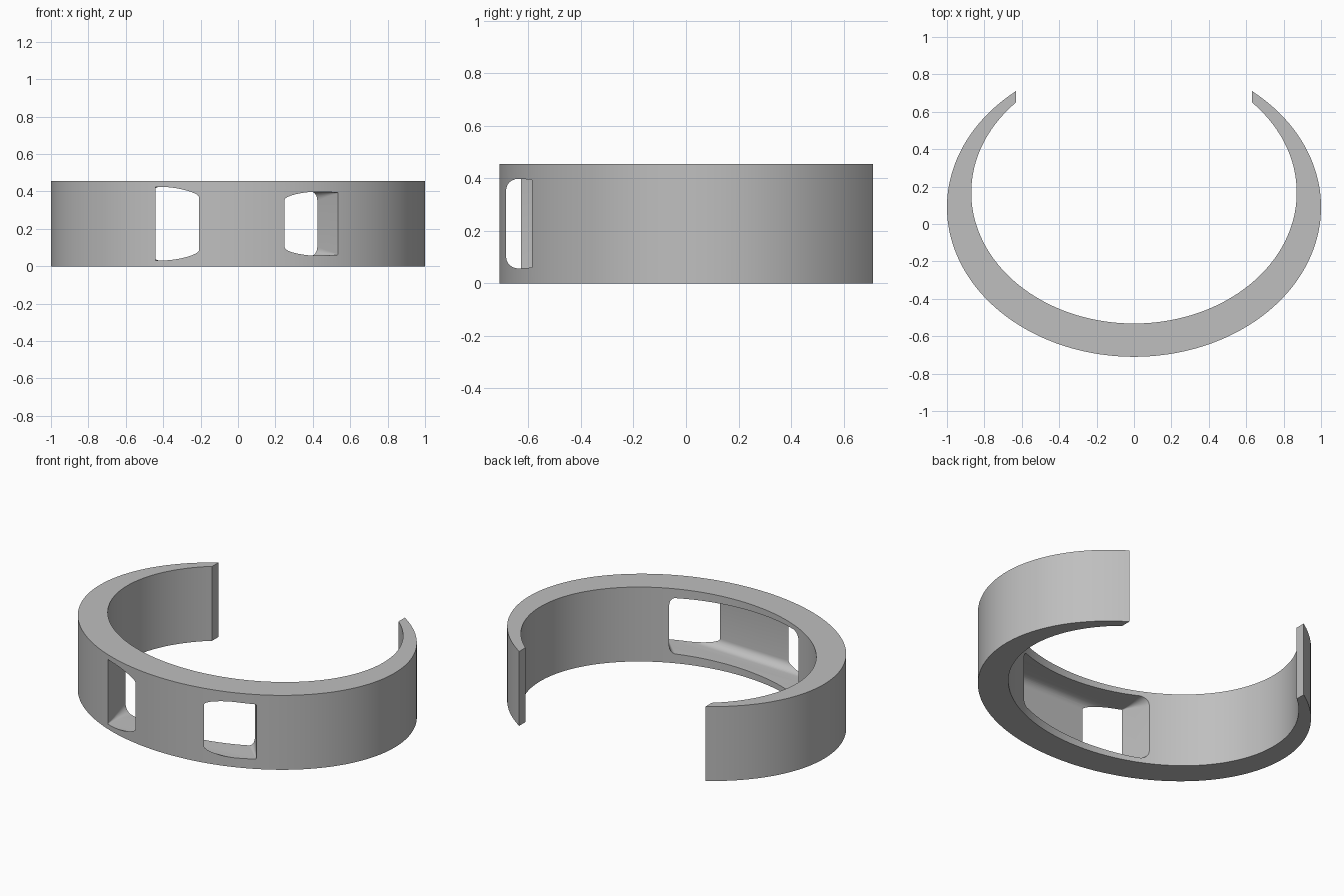
import bpy, bmesh
from math import asin, cos, sin, pi

HEIGHT = 0.455
TIP_X = 0.63
MID_Z = HEIGHT / 2

cube = bpy.data.objects.get("Cube")
if cube:
    bpy.data.objects.remove(cube, do_unlink=True)


def loft(name, rings):
    """Skin closed rings of points into a capped solid."""
    bm = bmesh.new()
    loops = [[bm.verts.new(p) for p in ring] for ring in rings]
    for a, b in zip(loops, loops[1:]):
        for i in range(len(a)):
            j = (i + 1) % len(a)
            bm.faces.new((a[i], a[j], b[j], b[i]))
    bm.faces.new(loops[0])
    bm.faces.new(loops[-1])
    bmesh.ops.recalc_face_normals(bm, faces=bm.faces)
    mesh = bpy.data.meshes.new(name)
    bm.to_mesh(mesh)
    bm.free()
    obj = bpy.data.objects.new(name, mesh)
    bpy.context.collection.objects.link(obj)
    return obj


def arc_point(rx, ry, cy, t):
    """Point on an ellipse, t from -1 to 1 between the two tips."""
    end = pi - asin(TIP_X / rx)
    return rx * sin(t * end), cy - ry * cos(t * end)


# Open band between two offset ellipses
steps = 160
band_rings = []
for i in range(steps + 1):
    t = 2 * i / steps - 1
    ox, oy = arc_point(1.0, 0.80, 0.09, t)
    ix, iy = arc_point(0.87, 0.70, 0.168, t)
    band_rings.append([(ox, oy, 0), (ox, oy, HEIGHT), (ix, iy, HEIGHT), (ix, iy, 0)])
band = loft("open_band", band_rings)


def pocket_ring(y, inset, radius):
    """Rounded section of the pocket, taller towards -x."""
    left = -0.44 - 0.12 * (y + 0.629)
    right = 0.53 - 0.764 * (y + 0.589)
    ring = []
    for sx, sz, start in ((1, 1, 0), (-1, 1, 1), (-1, -1, 2), (1, -1, 3)):
        edge = right if sx > 0 else left
        half = 0.184 - 0.031 * edge - inset
        for k in range(7):
            a = (start + k / 6) * pi / 2
            x = edge - sx * radius + radius * cos(a)
            z = MID_Z + sz * (half - radius) + radius * sin(a)
            ring.append((x, y + 0.017 * x, z))
    return ring


# Pocket that opens inwards and breaks out through two front windows
front, fillet = -0.689, 0.05
pocket_rings = []
for k in range(9):
    a = k / 8 * pi / 2
    pocket_rings.append(pocket_ring(front + fillet * (1 - cos(a)),
                                    fillet * (1 - sin(a)), 0.004))
for y, radius in ((-0.59, 0.006), (-0.52, 0.025), (-0.44, 0.05), (-0.3, 0.05)):
    pocket_rings.append(pocket_ring(y, 0, radius))
pocket = loft("pocket_cutter", pocket_rings)
pocket.hide_render = True

# Cut the pocket
cut = band.modifiers.new("pocket", "BOOLEAN")
cut.operation = "DIFFERENCE"
cut.solver = "EXACT"
cut.object = pocket
bpy.ops.object.select_all(action="DESELECT")
band.select_set(True)
bpy.context.view_layer.objects.active = band
bpy.ops.object.modifier_apply(modifier=cut.name)
bpy.data.objects.remove(pocket, do_unlink=True)
bpy.ops.object.shade_smooth_by_angle(angle=pi / 6)

# Plain grey finish
grey = bpy.data.materials.new("light_grey")
grey.use_nodes = True
colour = (0.52, 0.52, 0.52, 1)
grey.diffuse_color = colour
grey.node_tree.nodes["Principled BSDF"].inputs["Base Color"].default_value = colour
band.data.materials.clear()
band.data.materials.append(grey)
